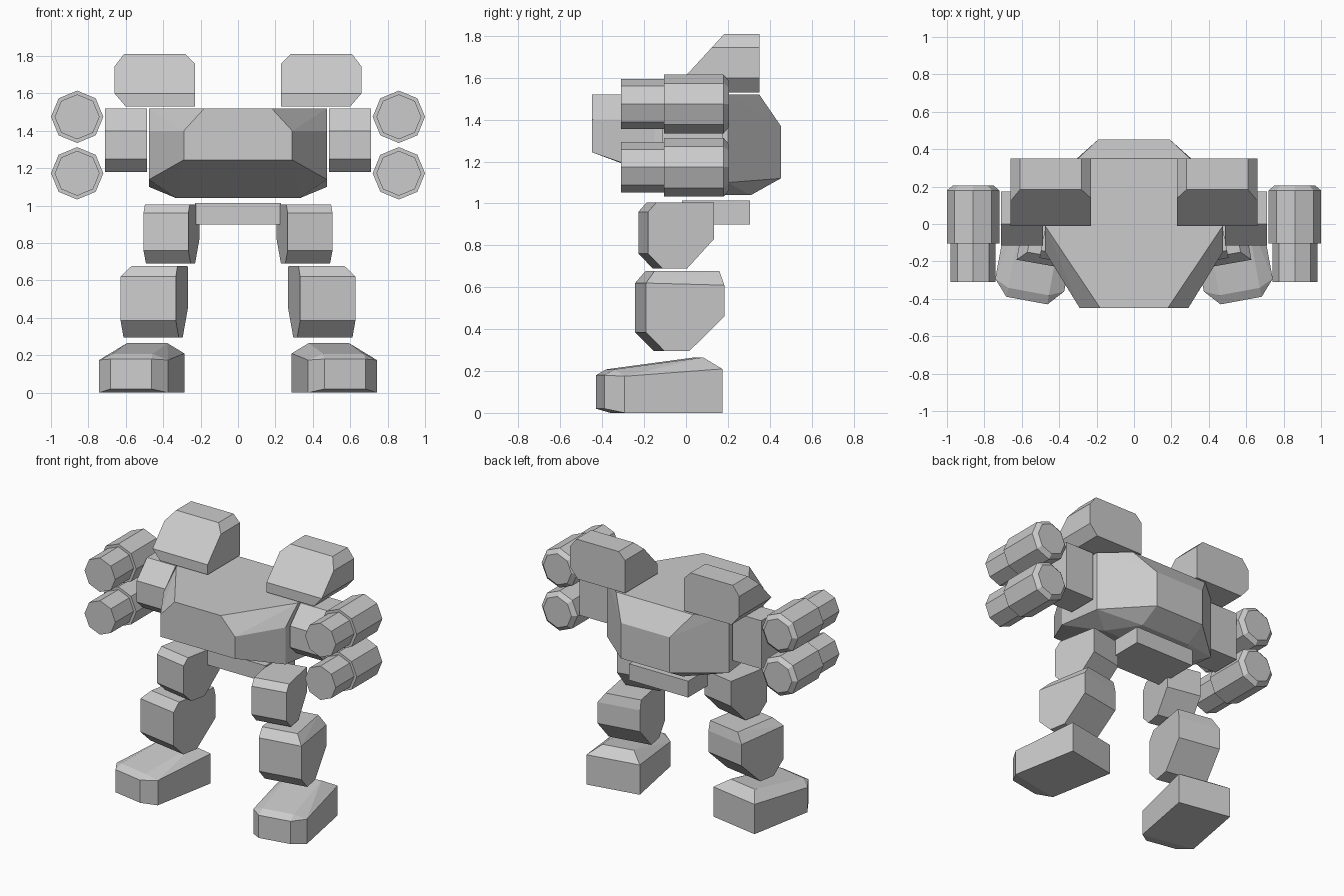
import bpy, bmesh, math
from mathutils import Matrix, Vector

if "Cube" in bpy.data.objects:
    bpy.data.objects.remove(bpy.data.objects["Cube"])

grey = bpy.data.materials.new("plain_grey")
grey.use_nodes = True
grey.diffuse_color = (0.6, 0.6, 0.6, 1)
grey.node_tree.nodes["Principled BSDF"].inputs["Base Color"].default_value = (0.6, 0.6, 0.6, 1)


def block(name, points, place=None):
    """Faceted convex block around the given corner points."""
    bm = bmesh.new()
    for p in points:
        bm.verts.new(place @ Vector(p) if place else p)
    hull = bmesh.ops.convex_hull(bm, input=bm.verts)
    loose = set(hull["geom_interior"] + hull["geom_unused"])
    bmesh.ops.delete(bm, geom=[v for v in loose if isinstance(v, bmesh.types.BMVert)], context="VERTS")
    bmesh.ops.dissolve_limit(bm, angle_limit=math.radians(2), verts=bm.verts, edges=bm.edges)
    bmesh.ops.recalc_face_normals(bm, faces=bm.faces)
    mesh = bpy.data.meshes.new(name)
    bm.to_mesh(mesh)
    bm.free()
    mesh.materials.append(grey)
    obj = bpy.data.objects.new(name, mesh)
    bpy.context.collection.objects.link(obj)


def pair(name, points, place=None):
    """The same block on both sides of the body."""
    place = place or Matrix.Identity(4)
    block("left_" + name, points, place)
    block("right_" + name, points, Matrix.Scale(-1, 4, (1, 0, 0)) @ place)


def prism(profile, x0, x1):
    """Side profile of (y, z) pairs carried from x0 to x1."""
    return [(x, y, z) for y, z in profile for x in (x0, x1)]


def both(points):
    return [(s * x, y, z) for x, y, z in points for s in (-1, 1)]


def ring(radius, x, y, z):
    return [(x + radius * math.sin(i * math.pi / 4), y, z + radius * math.cos(i * math.pi / 4))
            for i in range(8)]


def turned(x, y, degrees):
    return Matrix.Translation((x, y, 0)) @ Matrix.Rotation(math.radians(degrees), 4, "Z")


# Torso
block("torso", both([
    (.18, -.45, 1.52), (.475, -.01, 1.52), (.475, .2, 1.52), (.3, .35, 1.52),
    (.29, -.45, 1.4), (.475, -.15, 1.4), (.29, -.45, 1.245), (.475, -.15, 1.14),
    (.19, .453, 1.37), (.19, .453, 1.12), (.475, .2, 1.1),
    (.33, .1, 1.04), (.19, .31, 1.04)]))

# Waist
block("waist", prism([(-.02, .9), (-.02, 1.015), (.305, 1.015), (.305, .9)], -.23, .23))

# Shoulder pods: a chamfered section whose front leans back
section = [(.23, 1.53), (.6, 1.53), (.66, 1.6), (.66, 1.745), (.61, 1.81), (.28, 1.81), (.23, 1.76)]
pod = [(x, .35, z) for x, z in section]
pod += [(x, -.01 + max(0, z - 1.6) * .92, z) for x, z in section + [(.23, 1.6)]]
pair("shoulder_pod", pod)

# Shoulder mounts
pair("shoulder_mount", prism([(0, 1.52), (-.115, 1.4), (-.115, 1.25), (-.04, 1.18),
                              (.175, 1.18), (.175, 1.52)], .487, .71))

# Twin guns on each side
for label, z in (("upper", 1.475), ("lower", 1.173)):
    pair(label + "_gun_barrel", ring(.12, .86, -.31, z) + ring(.12, .86, -.1, z))
    pair(label + "_gun_body", ring(.14, .86, -.105, z) + ring(.14, .86, .18, z)
         + ring(.11, .86, .205, z))

# Thighs
pair("thigh", prism([(-.16, .76), (-.16, .96), (-.12, 1.005), (.16, 1.005),
                     (.16, .83), (.03, .69), (-.09, .69)], -.122, .122),
     turned(.355, -.047, 11))

# Shins: top is chamfered along the outer side
shin = prism([(-.19, .385), (-.19, .62), (.19, .61), (.19, .46), (.02, .295), (-.1, .295)], -.15, .15)
shin += prism([(-.14, .677), (.175, .677)], -.15, .1)
pair("shin", shin, turned(.447, -.03, 10))

# Feet
pair("foot", both([
    (.112, -.279, .02), (.1875, -.195, 0), (.1875, .279, 0),
    (.112, -.279, .18), (.1875, -.195, .175), (.1875, .279, .21),
    (.11, -.23, .208), (.11, .2, .265)]), turned(.522, -.135, 10.5))
